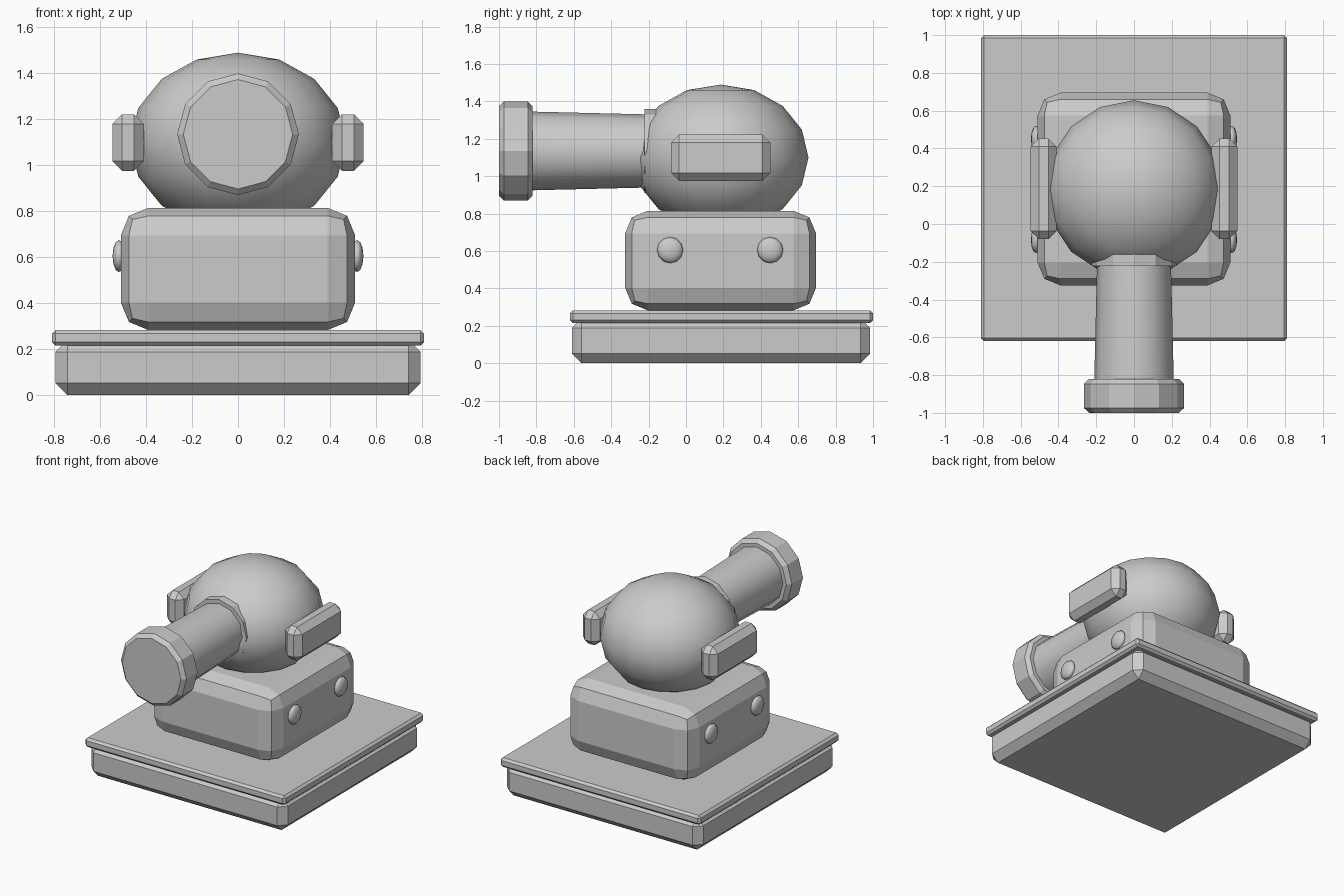
import bpy, math
from mathutils import Vector

cube = bpy.data.objects.get("Cube")
if cube:
    bpy.data.objects.remove(cube, do_unlink=True)

# Single plain grey material
grey = bpy.data.materials.new("plain_grey")
grey.use_nodes = True
colour = (0.6, 0.6, 0.6, 1)
grey.diffuse_color = colour
grey.node_tree.nodes["Principled BSDF"].inputs["Base Color"].default_value = colour


def finish(name, bevel=0, segments=1, smooth=False):
    """Name the active object, apply its scale, colour it and bevel it."""
    ob = bpy.context.object
    ob.name = ob.data.name = name
    bpy.ops.object.transform_apply(location=False, rotation=True, scale=True)
    ob.data.materials.append(grey)
    if bevel:
        mod = ob.modifiers.new("edge_bevel", 'BEVEL')
        mod.width = bevel
        mod.segments = segments
        mod.limit_method = 'ANGLE'
        mod.angle_limit = math.radians(40)
    if smooth:
        bpy.ops.object.shade_smooth_by_angle(angle=math.radians(40))
    return ob


def box(name, low, high, bevel, segments=1):
    low, high = Vector(low), Vector(high)
    bpy.ops.mesh.primitive_cube_add(size=1, location=(low + high) / 2)
    bpy.context.object.scale = high - low
    return finish(name, bevel, segments)


def ball(name, centre, radii, segments, rings, turn=0):
    bpy.ops.mesh.primitive_uv_sphere_add(
        segments=segments, ring_count=rings, radius=1, location=centre,
        rotation=(0, turn, 0))
    # Radii are given along the ball's own axes, its pole being the last
    bpy.context.object.scale = radii
    ob = finish(name)
    bpy.ops.object.shade_smooth()
    return ob


def tube(name, front, back, front_radius, back_radius, bevel=0, smooth=False):
    """Twelve-sided cylinder along y, at the height of the barrel."""
    bpy.ops.mesh.primitive_cone_add(
        vertices=12, radius1=back_radius, radius2=front_radius,
        depth=back - front, location=(0, (front + back) / 2, 1.135),
        rotation=(math.pi / 2, 0, 0))
    return finish(name, bevel, 1, smooth)


# Square base with an overhanging top plate
box("base_block", (-0.795, -0.61, 0), (0.795, 0.985, 0.24), 0.052)
box("base_plate", (-0.81, -0.62, 0.215), (0.81, 1.0, 0.283), 0.016)

# Rounded body and the dome resting in it
box("body", (-0.51, -0.325, 0.283), (0.51, 0.695, 0.815), 0.12, 2)
ball("dome", (0, 0.185, 1.1), (0.47, 0.47, 0.39), 16, 8)

# Barrel with its collar and muzzle
tube("barrel", -0.85, -0.1, 0.211, 0.193, smooth=True)
tube("barrel_collar", -0.222, -0.08, 0.225, 0.225)
tube("muzzle_ring", -1.0, -0.82, 0.265, 0.265, 0.026)

# Side pods and bolts, on both sides
for side, label in ((1, "left"), (-1, "right")):
    inner, outer = sorted((side * 0.41, side * 0.547))
    box(label + "_pod", (inner, -0.08, 0.975), (outer, 0.452, 1.222), 0.043)
    for y, place in ((-0.085, "front"), (0.45, "back")):
        ball(f"{label}_{place}_bolt", (side * 0.518, y, 0.605),
             (0.07, 0.07, 0.028), 12, 6, math.pi / 2)
